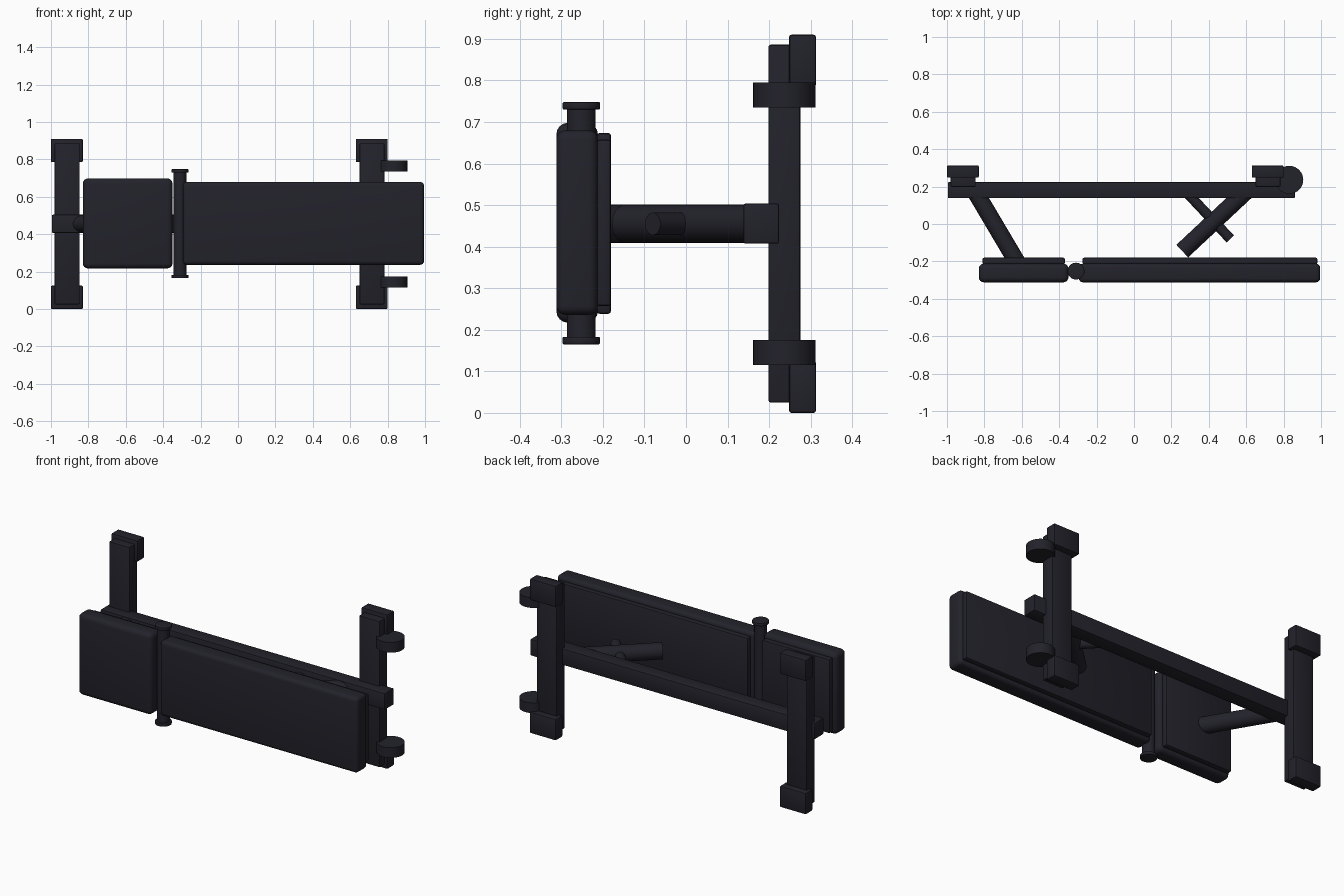
import bpy
import math
from mathutils import Vector

cube = bpy.data.objects.get("Cube")
if cube:
    bpy.data.objects.remove(cube, do_unlink=True)

mat = bpy.data.materials.new("dark_charcoal")
colour = (0.0165, 0.016, 0.024, 1)
mat.use_nodes = True
mat.diffuse_color = colour
mat.node_tree.nodes["Principled BSDF"].inputs["Base Color"].default_value = colour

MID = 0.455  # height of the mirror plane


def finish(obj, name, bevel, segments):
    obj.name = name
    obj.data.materials.append(mat)
    if bevel:
        mod = obj.modifiers.new("rounded_edges", "BEVEL")
        mod.width = bevel
        mod.segments = segments
        mod.limit_method = "ANGLE"
        mod.angle_limit = math.radians(40)
        bpy.ops.object.modifier_apply(modifier=mod.name)
    bpy.ops.object.shade_smooth_by_angle(angle=math.radians(35))
    return obj


def box(name, xs, ys, zs, bevel=0.006, segments=2):
    spans = (xs, ys, zs)
    bpy.ops.mesh.primitive_cube_add(size=1, location=[sum(s) / 2 for s in spans])
    obj = bpy.context.object
    obj.scale = [s[1] - s[0] for s in spans]
    bpy.ops.object.transform_apply(location=False, rotation=False, scale=True)
    return finish(obj, name, bevel, segments)


def rod(name, start, end, radius, bevel=0.0):
    a, b = Vector(start), Vector(end)
    bpy.ops.mesh.primitive_cylinder_add(vertices=32, radius=radius,
                                        depth=(b - a).length, location=(a + b) / 2)
    obj = bpy.context.object
    obj.rotation_euler = (b - a).to_track_quat("Z", "Y").to_euler()
    return finish(obj, name, bevel, 2)


# Cushions and their backing boards
box("seat_pad", (-0.83, -0.35), (-0.312, -0.212), (0.217, 0.698), 0.028, 4)
box("seat_board", (-0.81, -0.37), (-0.215, -0.18), (0.238, 0.674), 0.008)
box("back_pad", (-0.295, 0.995), (-0.312, -0.212), (0.236, 0.68), 0.022, 4)
box("back_board", (-0.275, 0.98), (-0.215, -0.18), (0.257, 0.658), 0.008)

# Hinge tube with end caps
rod("hinge_tube", (-0.31, -0.252, 0.17), (-0.31, -0.252, 0.74), 0.034)
for side, z in (("lower", 0.165), ("upper", 0.73)):
    rod(side + "_hinge_cap", (-0.31, -0.252, z), (-0.31, -0.252, z + 0.018), 0.045, 0.003)

# Main beam
box("main_beam", (-0.995, 0.86), (0.138, 0.224), (0.407, 0.504))

# Cross legs with a foot block at each end
for side, x in (("head", -0.915), ("tail", 0.715)):
    box(side + "_cross_leg", (x - 0.065, x + 0.068), (0.198, 0.275), (0.025, 0.886))
    for s in (-1, 1):
        ends = sorted((MID + s * 0.33, MID + s * 0.455))
        box(side + "_foot", (x - 0.085, x + 0.085), (0.248, 0.313), ends)

# Transport wheels
for s in (-1, 1):
    z = MID + s * 0.31
    rod("wheel", (0.83, 0.236, z - 0.03), (0.83, 0.236, z + 0.03), 0.075)

# Supports between beam and cushions
rod("seat_post", (-0.85, 0.175, MID), (-0.625, -0.205, MID), 0.046)
rod("back_post", (0.605, 0.18, MID), (0.258, -0.145, MID), 0.046)
rod("adjuster_bar", (0.285, 0.165, MID), (0.515, -0.08, MID), 0.027)
